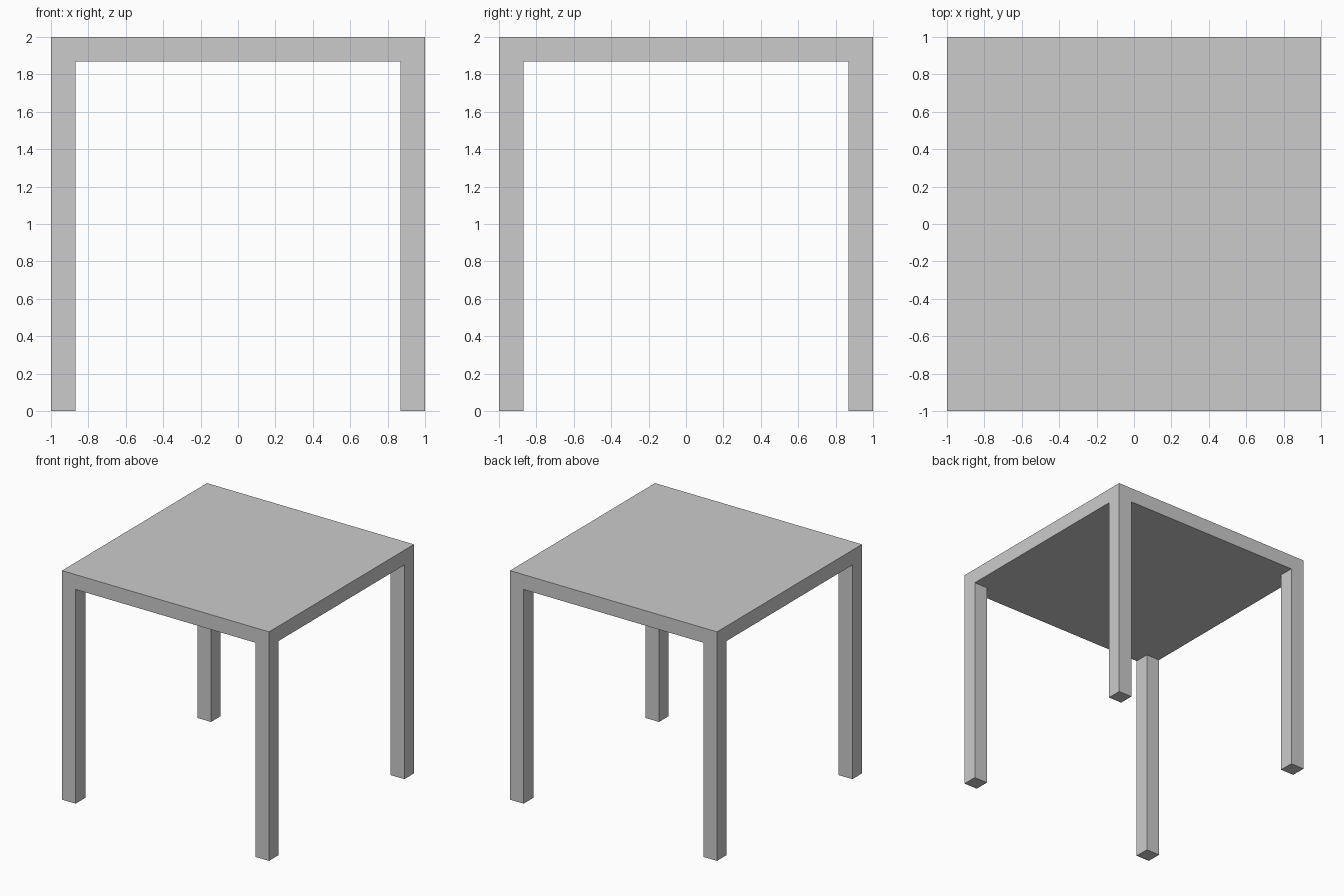
import bpy
import bmesh
from mathutils import Matrix, Vector

if "Cube" in bpy.data.objects:
    bpy.data.objects.remove(bpy.data.objects["Cube"])

HALF = 1.0
HEIGHT = 2.0
THICK = 0.13
LEG = 0.132
INNER = HALF - LEG

bm = bmesh.new()

# Square table top
slab = Matrix.Translation((0, 0, HEIGHT - THICK / 2)) @ Matrix.Diagonal((2 * HALF, 2 * HALF, THICK, 1))
bmesh.ops.create_cube(bm, size=1, matrix=slab)

# Cut lines marking the four leg corners
for axis in (Vector((1, 0, 0)), Vector((0, 1, 0))):
    for side in (-1, 1):
        geom = bm.verts[:] + bm.edges[:] + bm.faces[:]
        bmesh.ops.bisect_plane(bm, geom=geom, plane_co=axis * side * INNER, plane_no=axis)

# Legs pulled down from the corner faces of the underside
corners = []
for face in bm.faces:
    c = face.calc_center_median()
    if face.normal.z < -0.9 and abs(c.x) > INNER and abs(c.y) > INNER:
        corners.append(face)
legs = bmesh.ops.extrude_discrete_faces(bm, faces=corners)["faces"]
for face in legs:
    for vert in face.verts:
        vert.co.z = 0

# Merge coplanar faces into clean flat panels
bmesh.ops.dissolve_limit(bm, angle_limit=0.01, verts=bm.verts[:], edges=bm.edges[:])
bmesh.ops.recalc_face_normals(bm, faces=bm.faces[:])

mesh = bpy.data.meshes.new("table")
bm.to_mesh(mesh)
bm.free()
table = bpy.data.objects.new("table", mesh)
bpy.context.collection.objects.link(table)
